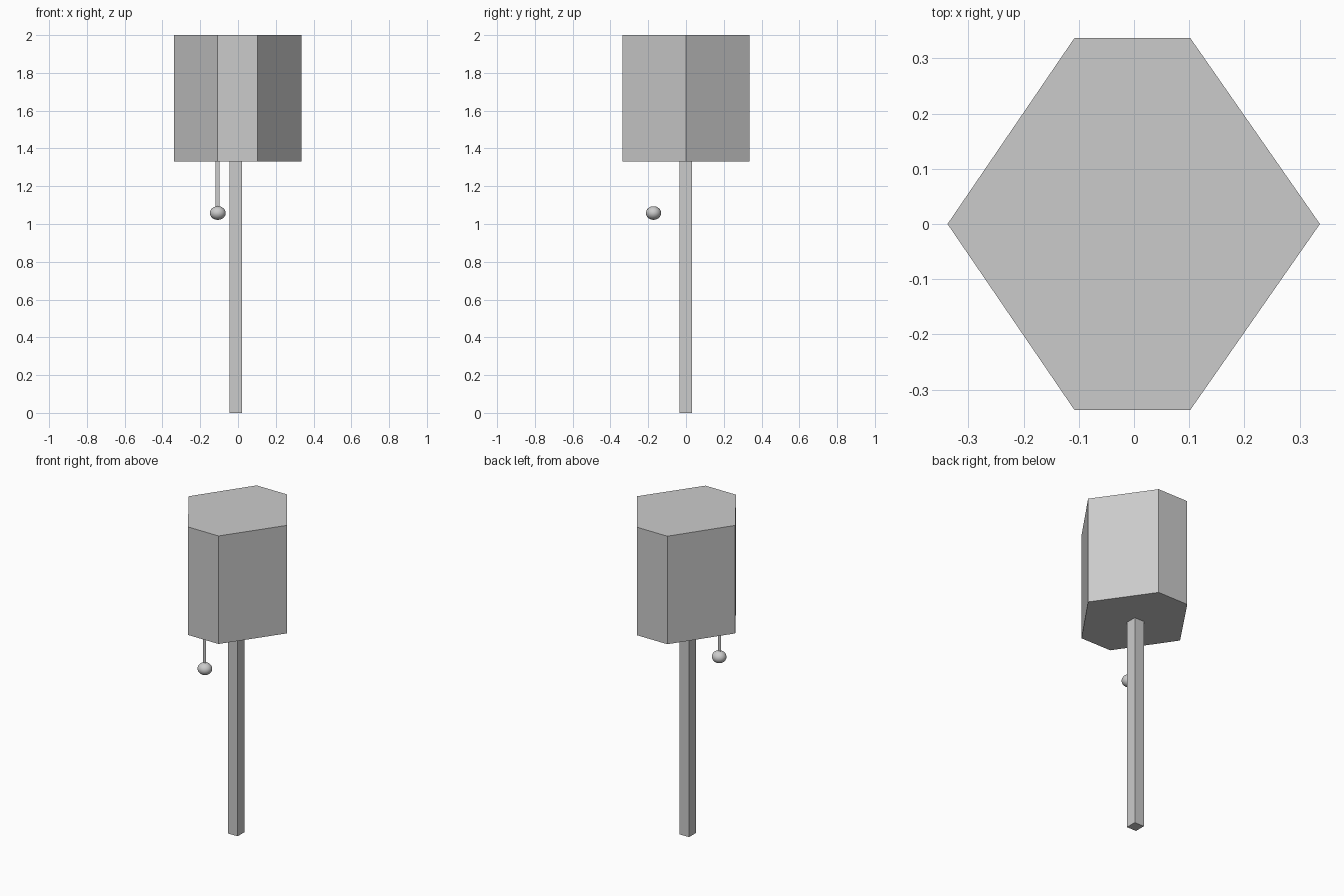
import bpy, bmesh
from mathutils import Matrix

if "Cube" in bpy.data.objects:
    bpy.data.objects.remove(bpy.data.objects["Cube"])


def make_object(name, bm):
    mesh = bpy.data.meshes.new(name)
    bmesh.ops.recalc_face_normals(bm, faces=bm.faces)
    bm.to_mesh(mesh)
    bm.free()
    obj = bpy.data.objects.new(name, mesh)
    bpy.context.collection.objects.link(obj)
    return obj


def prism(name, outline, z0, z1):
    """Closed vertical prism from an xy outline."""
    bm = bmesh.new()
    base = bm.faces.new([bm.verts.new((x, y, z0)) for x, y in outline])
    top = bmesh.ops.extrude_face_region(bm, geom=[base], use_keep_orig=True)["geom"]
    bmesh.ops.translate(bm, vec=(0, 0, z1 - z0),
                        verts=[g for g in top if isinstance(g, bmesh.types.BMVert)])
    return make_object(name, bm)


# Six-sided lamp shade
prism("shade", [(-0.338, 0), (-0.108, -0.337), (0.102, -0.337),
                (0.337, 0), (0.102, 0.337), (-0.108, 0.337)], 1.33, 2.0)

# Square pole, slightly left of the middle
prism("pole", [(-0.044, -0.035), (0.022, -0.035), (0.022, 0.033), (-0.044, 0.033)], 0, 1.33)

# Pull cord: a flat strip facing the front
bm = bmesh.new()
bm.faces.new([bm.verts.new(p) for p in (
    (-0.12, -0.172, 1.08), (-0.098, -0.172, 1.08),
    (-0.098, -0.172, 1.33), (-0.12, -0.172, 1.33))])
make_object("pull_cord", bm)

# Slightly flattened ball at the end of the cord
bm = bmesh.new()
bmesh.ops.create_uvsphere(bm, u_segments=32, v_segments=16, radius=1,
                          matrix=Matrix.LocRotScale((-0.107, -0.172, 1.058), None,
                                                    (0.042, 0.04, 0.036)))
ball = make_object("pull_ball", bm)
ball.data.shade_smooth()
